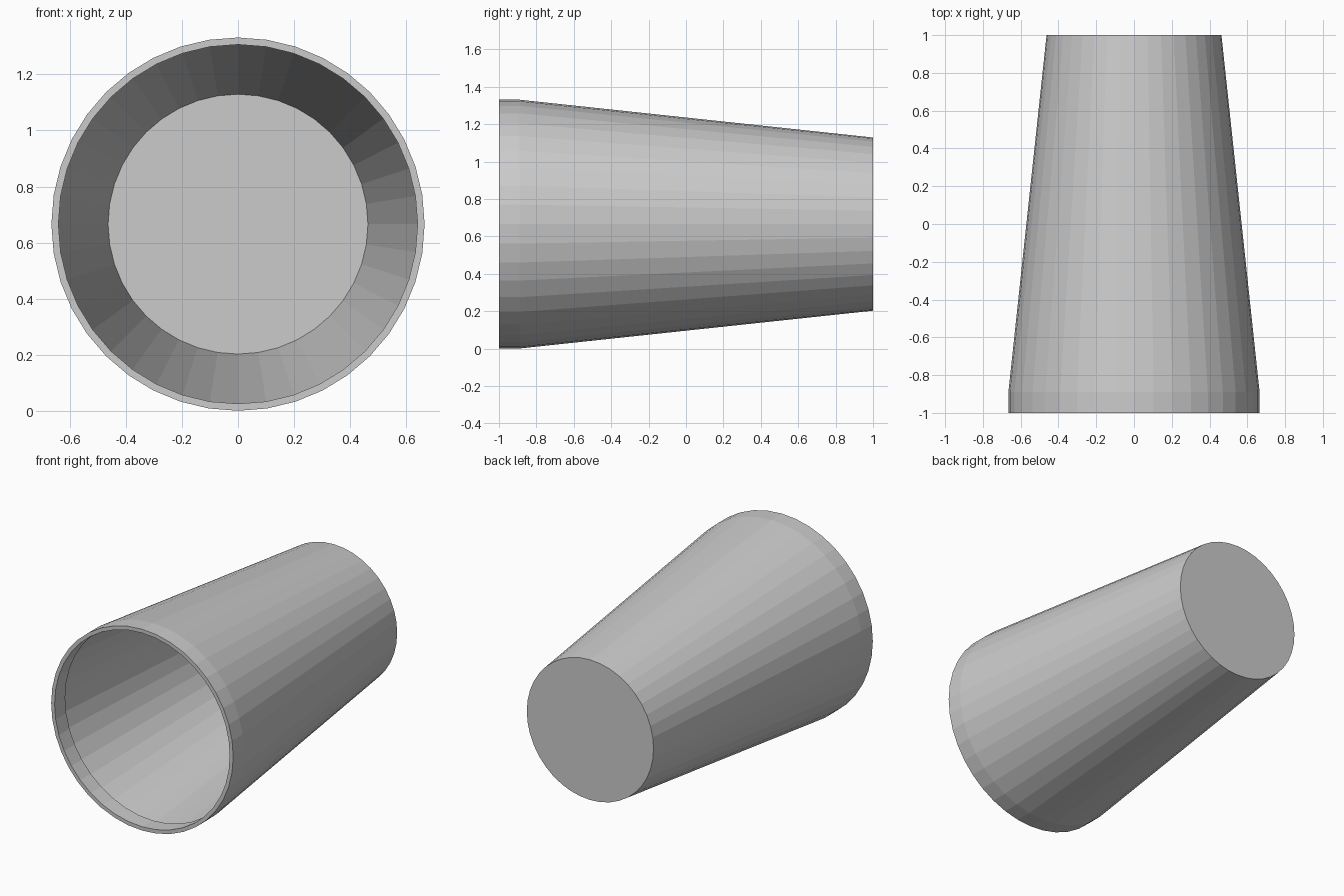
import bpy, bmesh
from math import sin, cos, tau

if "Cube" in bpy.data.objects:
    bpy.data.objects.remove(bpy.data.objects["Cube"])

SIDES = 40
CENTRE_Z = 0.666


def ring(bm, y, r):
    return [bm.verts.new((r * cos(tau * i / SIDES), y, CENTRE_Z + r * sin(tau * i / SIDES)))
            for i in range(SIDES)]


def bridge(bm, a, b):
    for i in range(SIDES):
        j = (i + 1) % SIDES
        bm.faces.new((a[i], a[j], b[j], b[i]))


bm = bmesh.new()

# Tapered thin wall with a closed base at the back
rim = ring(bm, -1.0, 0.665)
collar = ring(bm, -0.89, 0.665)
base = ring(bm, 1.0, 0.463)
bridge(bm, rim, collar)
bridge(bm, collar, base)
bm.faces.new(base[::-1])

# Thickened lip just inside the open end
lip_front = ring(bm, -1.0, 0.64)
lip_back = ring(bm, -0.89, 0.64)
bridge(bm, lip_front, rim)
bridge(bm, lip_back, lip_front)
bridge(bm, collar, lip_back)

# The outside of the wall faces outward
bmesh.ops.recalc_face_normals(bm, faces=bm.faces)
mesh = bpy.data.meshes.new("cup")
bm.to_mesh(mesh)
bm.free()
cup = bpy.data.objects.new("cup", mesh)
bpy.context.collection.objects.link(cup)
